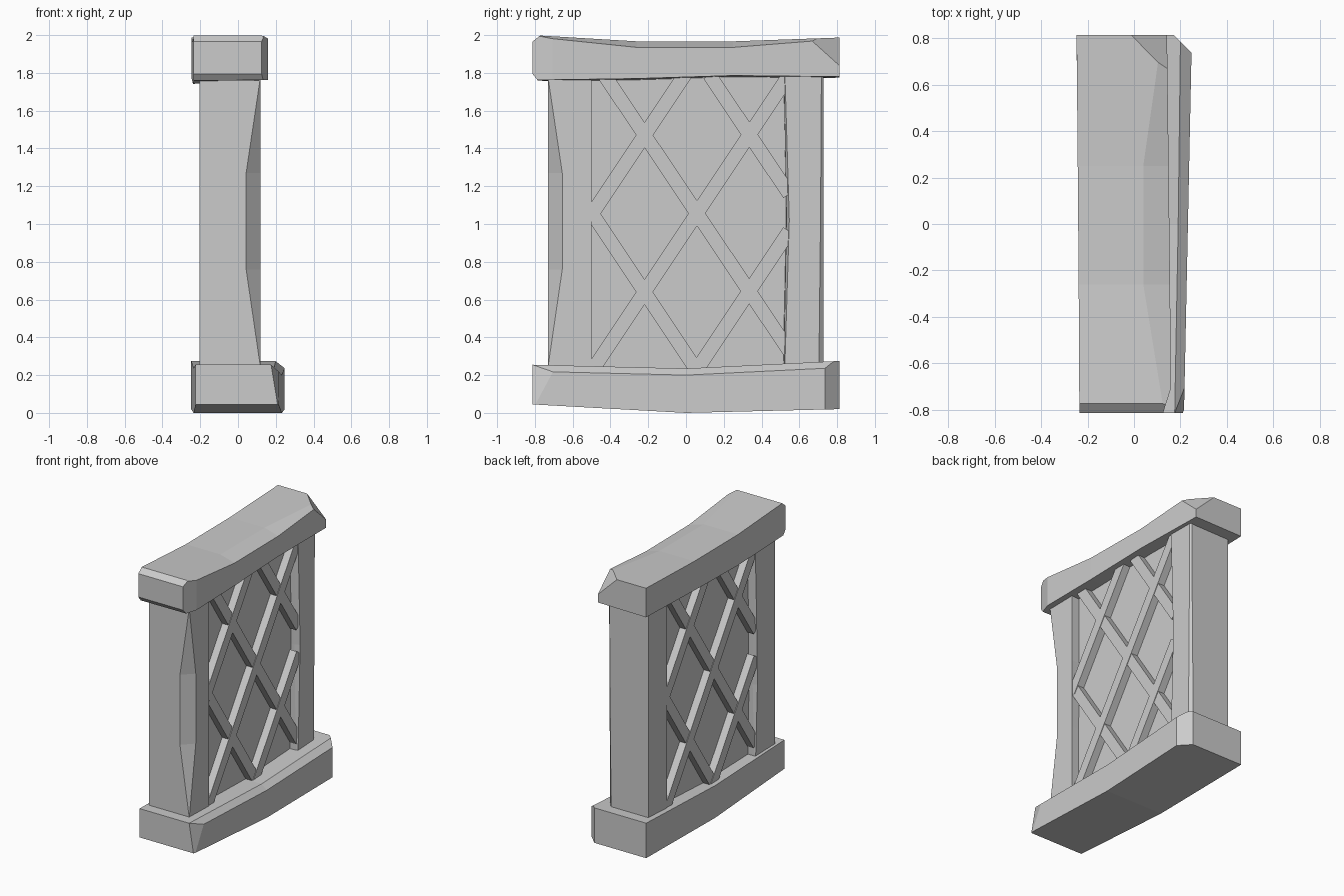
import bpy, bmesh
from math import pi
from mathutils import Vector, Matrix

if "Cube" in bpy.data.objects:
    bpy.data.objects.remove(bpy.data.objects["Cube"], do_unlink=True)

stone = bpy.data.materials.new("grey stone")
stone.use_nodes = True
GREY = (0.6, 0.6, 0.6, 1)
stone.diffuse_color = GREY
stone.node_tree.nodes["Principled BSDF"].inputs["Base Color"].default_value = GREY


def finish(bm, name):
    bmesh.ops.recalc_face_normals(bm, faces=bm.faces)
    mesh = bpy.data.meshes.new(name)
    bm.to_mesh(mesh)
    bm.free()
    mesh.materials.append(stone)
    ob = bpy.data.objects.new(name, mesh)
    bpy.context.collection.objects.link(ob)


def loft(rings):
    """Skin a run of equal point rings and close both ends."""
    bm = bmesh.new()
    rows = [[bm.verts.new(p) for p in ring] for ring in rings]
    n = len(rows[0])
    for a, b in zip(rows, rows[1:]):
        for i in range(n):
            j = (i + 1) % n
            bm.faces.new((a[i], a[j], b[j], b[i]))
    bm.faces.new(rows[0])
    bm.faces.new(rows[-1])
    return bm


def chip(bm, a, b, c):
    """Slice off the corner lying beyond the plane through three points."""
    a, b, c = Vector(a), Vector(b), Vector(c)
    normal = (b - a).cross(c - a).normalized()
    if normal.dot(a - Vector((0, 0, a.z))) < 0:
        normal = -normal
    bmesh.ops.bisect_plane(bm, geom=bm.verts[:] + bm.edges[:] + bm.faces[:],
                           plane_co=a, plane_no=normal, clear_outer=True)
    bmesh.ops.holes_fill(bm, edges=[e for e in bm.edges if e.is_boundary])


END = 0.813

# Base: sagging slab, bevelled along its +x top edge
# y, left x, right x, bevel x, bottom z, top z
base = loft([[(l, y, bot), (r, y, bot), (r, y, top - 0.035), (v, y, top), (l, y, top)]
             for y, l, r, v, bot, top in (
                 (-END, -0.225, 0.215, 0.175, 0.045, 0.255),
                 (0, -0.235, 0.232, 0.19, 0, 0.235),
                 (END, -0.248, 0.249, 0.2, 0.02, 0.275))])
chip(base, (0.17, END, 0), (0.248, 0.735, 0), (0.17, END, 0.3))
chip(base, (0.175, -END, 0.255), (0.215, -0.71, 0.22), (0.21, -END, 0.045))
finish(base, "base")

# Cap: dished slab with a worn +x top edge
# y, left x, right x, wear x, bottom left z, bottom right z, edge z, top z
cap = loft([[(l, y, bl), (r, y, br), (r, y, edge), (w, y, top), (l, y, top)]
            for y, l, r, w, bl, br, edge, top in (
                (-END, -0.235, 0.16, 0.13, 1.76, 1.762, 1.992, 2.0),
                (-0.26, -0.238, 0.155, 0.04, 1.742, 1.77, 1.935, 1.967),
                (0.25, -0.242, 0.149, 0.04, 1.755, 1.786, 1.935, 1.967),
                (END, -0.247, 0.142, 0.12, 1.775, 1.78, 1.98, 1.987))])
chip(cap, (-0.01, END, 1.985), (0.13, 0.67, 1.98), (0.14, END, 1.84))
chip(cap, (0.125, -END, 1.9), (0.158, -0.71, 1.9), (0.125, -END, 1.8))
chip(cap, (0, -END, 1.965), (0, -0.77, 2.0), (0.1, -END, 1.965))
chip(cap, (0, -END, 1.795), (0, -0.785, 1.76), (0.1, -END, 1.795))
finish(cap, "cap")

# Posts: outer +x edge and both inner edges worn by an amount that varies with height
LEFT, RIGHT = -0.205, 0.118


def post(name, outer, inner, levels):
    s = 1 if inner > outer else -1
    finish(loft([[(LEFT, outer, z), (RIGHT - c, outer, z), (RIGHT, outer + s * c, z),
                  (RIGHT, inner - s * w, z), (RIGHT - w, inner - s * w * 0.6, z),
                  (LEFT + v, inner - s * v * 0.6, z), (LEFT, inner - s * v, z)]
                 for z, c, w, v in levels]), name)


post("front_post", -0.73, -0.5,
     ((0.2, 0.002, 0.001, 0.01), (0.26, 0.002, 0.001, 0.01), (0.76, 0.075, 0.001, 0.03),
      (1.27, 0.075, 0.001, 0.02), (1.76, 0.002, 0.001, 0.005), (1.82, 0.002, 0.001, 0.005)))
post("back_post", 0.727, 0.51,
     ((0.2, 0.024, 0.012, 0.001), (1.02, 0.015, 0.037, 0.001), (1.85, 0.01, 0.012, 0.001)))

# Panel between the posts
MID_X, MID_Y = -0.044, 0.008
panel = bmesh.new()
bmesh.ops.create_cube(panel, size=1, matrix=Matrix.Translation((MID_X, MID_Y, 1.0))
                      @ Matrix.Diagonal((0.204, 1.1, 1.6, 1)))
finish(panel, "panel")

# Lattice: diagonal bars on one face, repeated half a turn round on the other
RISING = ((-0.49, 0.235, 0.53, 1.765), (0.065, 0.24, 0.53, 0.937), (-0.5, 1.05, -0.02, 1.77))
FALLING = ((-0.415, 1.763, 0.53, 0.352), (0.14, 1.765, 0.53, 1.183), (-0.5, 1.06, 0.045, 0.243))


def bar(name, y0, z0, y1, z1, depth, turned):
    a, b = Vector((MID_X, y0, z0)), Vector((MID_X, y1, z1))
    along = (b - a).normalized()
    a, b = a - along * 0.03, b + along * 0.03
    out = Vector((depth, 0, 0))
    side = Vector((1, 0, 0)).cross(along) * 0.0375
    bm = loft([[p + side, p - side, p - side + out, p + side + out] for p in (a, b)])
    if turned:
        bmesh.ops.rotate(bm, verts=bm.verts, cent=(MID_X, MID_Y, 0),
                         matrix=Matrix.Rotation(pi, 3, 'Z'))
    finish(bm, name)


for turned, face in enumerate(("left", "right")):
    for kind, bars, depth in (("rising", RISING, 0.156), ("falling", FALLING, 0.152)):
        for i, ends in enumerate(bars):
            bar(f"{face}_{kind}_bar_{i + 1}", *ends, depth, turned)
